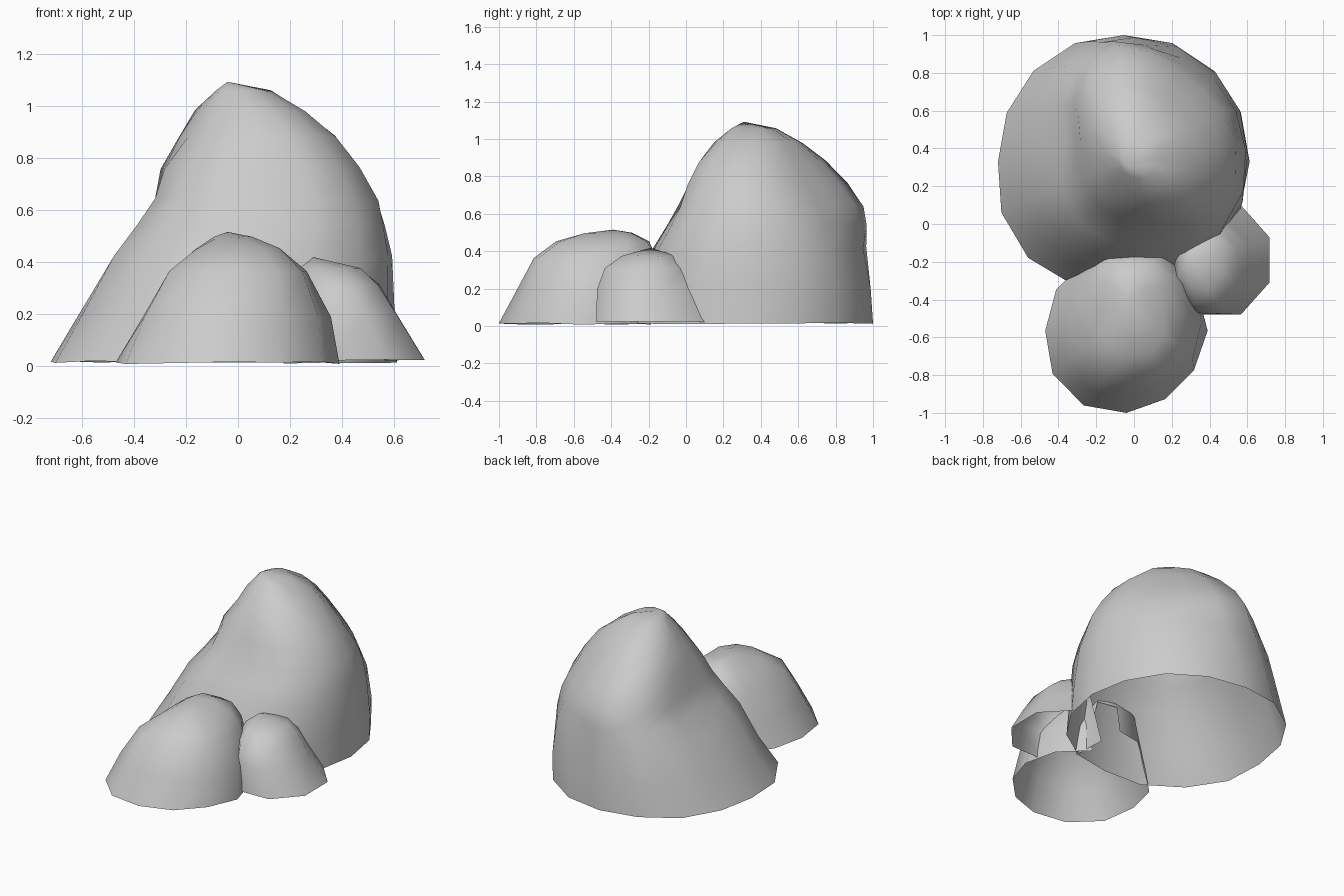
import bpy, bmesh, math, random

if "Cube" in bpy.data.objects:
    bpy.data.objects.remove(bpy.data.objects["Cube"])
random.seed(4)

# Rings, bottom to top: (z, x min, x max, y min, y max), bulge to (NE, NW, SW, SE)
BIG = [((.015, -.72, .612, -.34, 1.0), (.01, .01, .05, 0)),
       ((.2, -.61, .607, -.26, .985), (0, .03, .05, .015)),
       ((.42, -.47, .597, -.17, .95), (-.03, .07, .07, .03)),
       ((.54, -.365, .565, -.09, .925), (-.06, .09, .085, .045)),
       ((.64, -.305, .535, -.03, .90), (-.08, .10, .07, .05)),
       ((.76, -.285, .465, .02, .82), (-.08, .09, .035, .055)),
       ((.88, -.22, .37, .07, .715), (-.055, .07, 0, .04)),
       ((.98, -.155, .26, .155, .605), (-.02, .045, 0, .02)),
       ((1.055, -.08, .13, .24, .47), (0, .02, 0, .01))]
MEDIUM = [((.012, -.47, .39, -1.0, -.13), (0, 0, .025, -.02)),
          ((.19, -.365, .355, -.905, -.14), (.02, .02, .05, 0)),
          ((.36, -.26, .265, -.81, -.16), (.03, .03, .05, .03)),
          ((.45, -.165, .165, -.69, -.2), (.03, .03, .03, .03)),
          ((.495, -.09, .06, -.55, -.28), (.01, .01, .01, .01))]
FLAT = (0, 0, 0, 0)
SMALL = [((.02, .2, .717, -.48, .1), FLAT), ((.2, .21, .61, -.475, .03), FLAT),
         ((.31, .225, .54, -.43, -.01), FLAT), ((.375, .24, .47, -.34, -.05), FLAT)]


def inside(p, rings):
    """True when a point lies within the ring-profiled rock."""
    if p.z >= rings[-1][0][0]:
        return False
    for (a, _), (b, _) in zip(rings, rings[1:]):
        if p.z <= b[0]:
            t = max(0, (p.z - a[0]) / (b[0] - a[0]))
            x0, x1, y0, y1 = [u + (v - u) * t for u, v in zip(a[1:], b[1:])]
            u = (2 * p.x - x0 - x1) / (x1 - x0)
            v = (2 * p.y - y0 - y1) / (y1 - y0)
            return u * u + v * v < 1
    return False


def rock(name, rings, peak, sides, phase=0.0, rough=.005, buried_in=()):
    """Open-bottomed dome lofted through bulged elliptical rings."""
    bm = bmesh.new()
    grow = 1 / math.cos(math.pi / sides) if phase else 1
    loops = []
    for i, ((z, x0, x1, y0, y1), bulge) in enumerate(rings):
        loop = []
        r = rough if i else 0
        for k in range(sides):
            a = 2 * math.pi * (k + phase) / sides
            quadrant = int(a / (math.pi / 2) + 1e-6) % 4
            d = bulge[quadrant] * abs(math.sin(2 * a))
            if quadrant < 2:  # back bulges lean towards the back
                d *= .6 + .8 * math.sin(a) ** 2
            loop.append(bm.verts.new((
                (x0 + x1) / 2 + ((x1 - x0) / 2 * grow + d) * math.cos(a) + random.uniform(-r, r),
                (y0 + y1) / 2 + ((y1 - y0) / 2 * grow + d) * math.sin(a) + random.uniform(-r, r),
                z + random.uniform(-rough, rough))))
        loops.append(loop)
    top = bm.verts.new(peak)
    for a, b in zip(loops, loops[1:]):
        for k in range(sides):
            j = (k + 1) % sides
            bm.faces.new((a[k], a[j], b[j], b[k]))
    for k in range(sides):
        bm.faces.new((loops[-1][k], loops[-1][(k + 1) % sides], top))
    # drop faces hidden inside neighbouring rocks
    hidden = [f for f in bm.faces
              if any(all(inside(v.co, r) for v in f.verts) for r in buried_in)]
    bmesh.ops.delete(bm, geom=hidden, context='FACES')
    for f in bm.faces:
        f.smooth = True
    me = bpy.data.meshes.new(name)
    bm.to_mesh(me)
    bm.free()
    ob = bpy.data.objects.new(name, me)
    bpy.context.collection.objects.link(ob)
    return ob


# Tall boulder at the back, two lower ones in front
rock("large_boulder", BIG, (-.04, .31, 1.092), 16)
rock("medium_boulder", MEDIUM, (-.04, -.39, .515), 12, buried_in=(BIG,))
rock("small_boulder", SMALL, (.29, -.19, .418), 8, phase=.5, buried_in=(BIG, MEDIUM))
